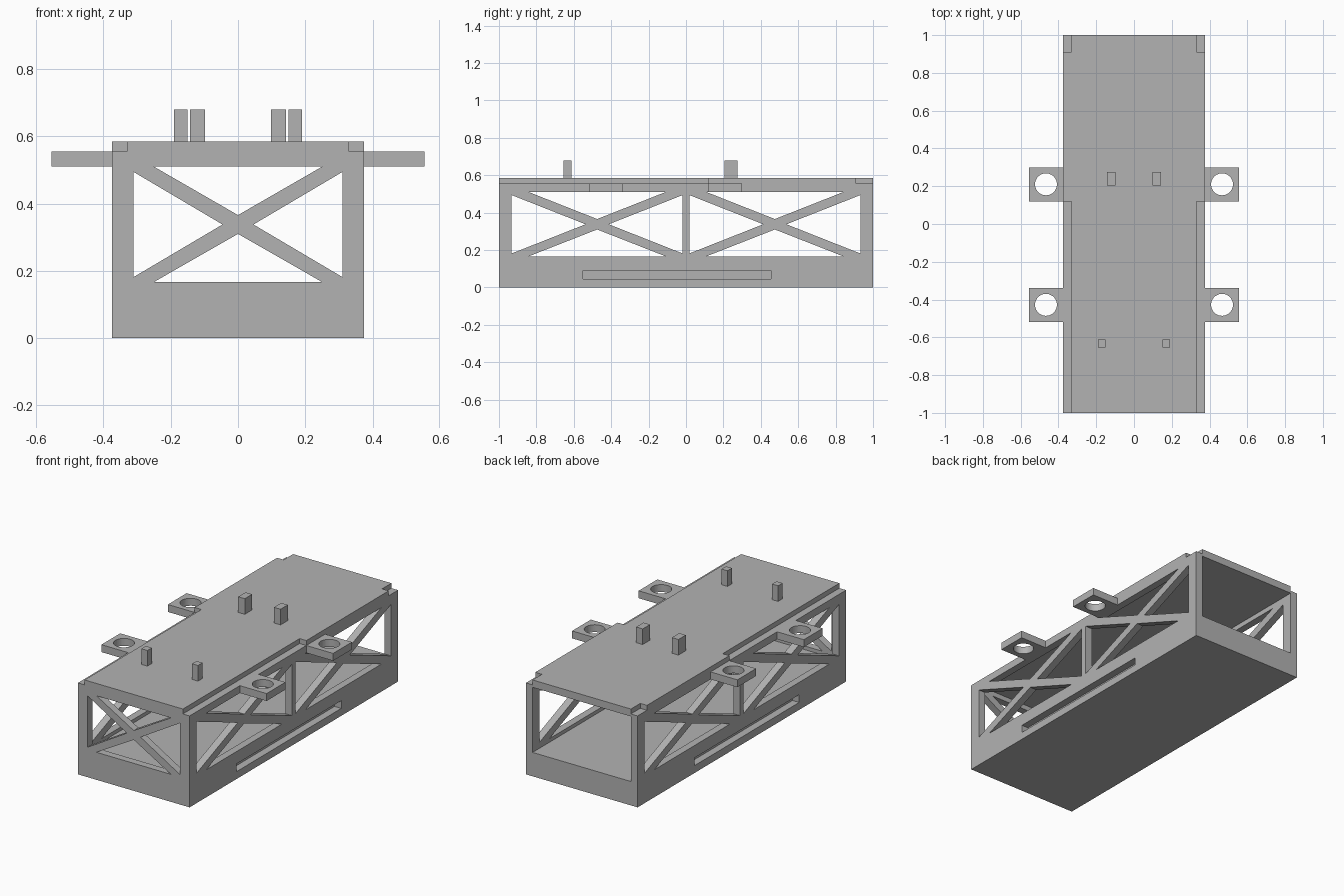
import bpy
import bmesh
import math
from mathutils import Vector

cube = bpy.data.objects.get("Cube")
if cube:
    bpy.data.objects.remove(cube, do_unlink=True)

grey = bpy.data.materials.new("plain grey")
grey.use_nodes = True
colour = (0.45, 0.45, 0.45, 1)
grey.diffuse_color = colour
grey.node_tree.nodes["Principled BSDF"].inputs["Base Color"].default_value = colour


def add_prism(bm, points, sweep):
    """Extrude a closed outline along a vector."""
    face = bm.faces.new([bm.verts.new(p) for p in points])
    new = bmesh.ops.extrude_face_region(bm, geom=[face])["geom"]
    verts = [v for v in new if isinstance(v, bmesh.types.BMVert)]
    bmesh.ops.translate(bm, verts=verts, vec=Vector(sweep))


def add_box(bm, xs, ys, zs):
    (x0, x1), (y0, y1), (z0, z1) = xs, ys, zs
    add_prism(bm, [(x0, y0, z0), (x1, y0, z0), (x1, y1, z0), (x0, y1, z0)],
              (0, 0, z1 - z0))


def make(name, bm):
    bmesh.ops.recalc_face_normals(bm, faces=bm.faces)
    mesh = bpy.data.meshes.new(name)
    bm.to_mesh(mesh)
    bm.free()
    mesh.materials.append(grey)
    obj = bpy.data.objects.new(name, mesh)
    bpy.context.scene.collection.objects.link(obj)
    return obj


def box(name, xs, ys, zs):
    bm = bmesh.new()
    add_box(bm, xs, ys, zs)
    return make(name, bm)


def cut(target, bm):
    """Subtract a mesh from the target and discard the cutter."""
    cutter = make("cutter", bm)
    cutter.hide_render = True
    mod = target.modifiers.new("cut", "BOOLEAN")
    mod.operation = "DIFFERENCE"
    mod.solver = "EXACT"
    mod.object = cutter
    bpy.context.view_layer.objects.active = target
    bpy.ops.object.modifier_apply(modifier=mod.name)
    bpy.data.objects.remove(cutter, do_unlink=True)


def truss_openings(half, base, gap):
    """Four triangles that leave an X brace in a window, as (across, z)."""
    low, high, mid = 0.167, 0.51, 0.338
    rise, reach = 0.028, 0.156
    tris = [[(-base, high), (base, high), (0, mid + rise)],
            [(-base, low), (base, low), (0, mid - rise)]]
    for s in (-1, 1):
        tris.append([(s * half, mid - reach), (s * half, mid + reach), (s * gap, mid)])
    return tris


W, TOP, STEP, INNER = 0.375, 0.585, 0.555, 0.33

# Hollow body, open at the back
body = box("body", (-W, W), (-1, 1), (0, TOP))
bm = bmesh.new()
add_box(bm, (-INNER, INNER), (-0.955, 1.1), (0.145, 0.54))
cut(body, bm)

# Braced windows through both sides
bm = bmesh.new()
for centre in (-0.475, 0.475):
    for tri in truss_openings(0.457, 0.365, 0.062):
        add_prism(bm, [(-0.5, centre + a, z) for a, z in tri], (1, 0, 0))
cut(body, bm)

# Braced window in the front
bm = bmesh.new()
for tri in truss_openings(0.31, 0.25, 0.046):
    add_prism(bm, [(a, -1.1, z) for a, z in tri], (0, 0.2, 0))
cut(body, bm)

# Long side slots and stepped roof edges
bm = bmesh.new()
for s in (-1, 1):
    add_box(bm, (s * INNER, s * 0.5), (-0.55, 0.455), (0.045, 0.092))
    for ys in ((-1.1, 0.12), (0.91, 1.1)):
        add_box(bm, (s * INNER, s * 0.5), ys, (STEP, 0.7))
cut(body, bm)

# Side lugs with round holes, and roof pegs
for side, s in (("left", 1), ("right", -1)):
    for place, y in (("front", -0.428), ("rear", 0.21)):
        lug = box(f"{place}_{side}_lug", (s * W, s * 0.555),
                  (y - 0.09, y + 0.09), (0.51, STEP))
        bm = bmesh.new()
        ring = [math.tau * i / 48 for i in range(48)]
        add_prism(bm, [(s * 0.466 + 0.058 * math.cos(t), y + 0.058 * math.sin(t), 0.4)
                       for t in ring], (0, 0, 0.3))
        cut(lug, bm)
    box(f"front_{side}_peg", (s * 0.15, s * 0.19), (-0.655, -0.612), (TOP, 0.68))
    box(f"rear_{side}_peg", (s * 0.098, s * 0.142), (0.205, 0.275), (TOP, 0.68))
